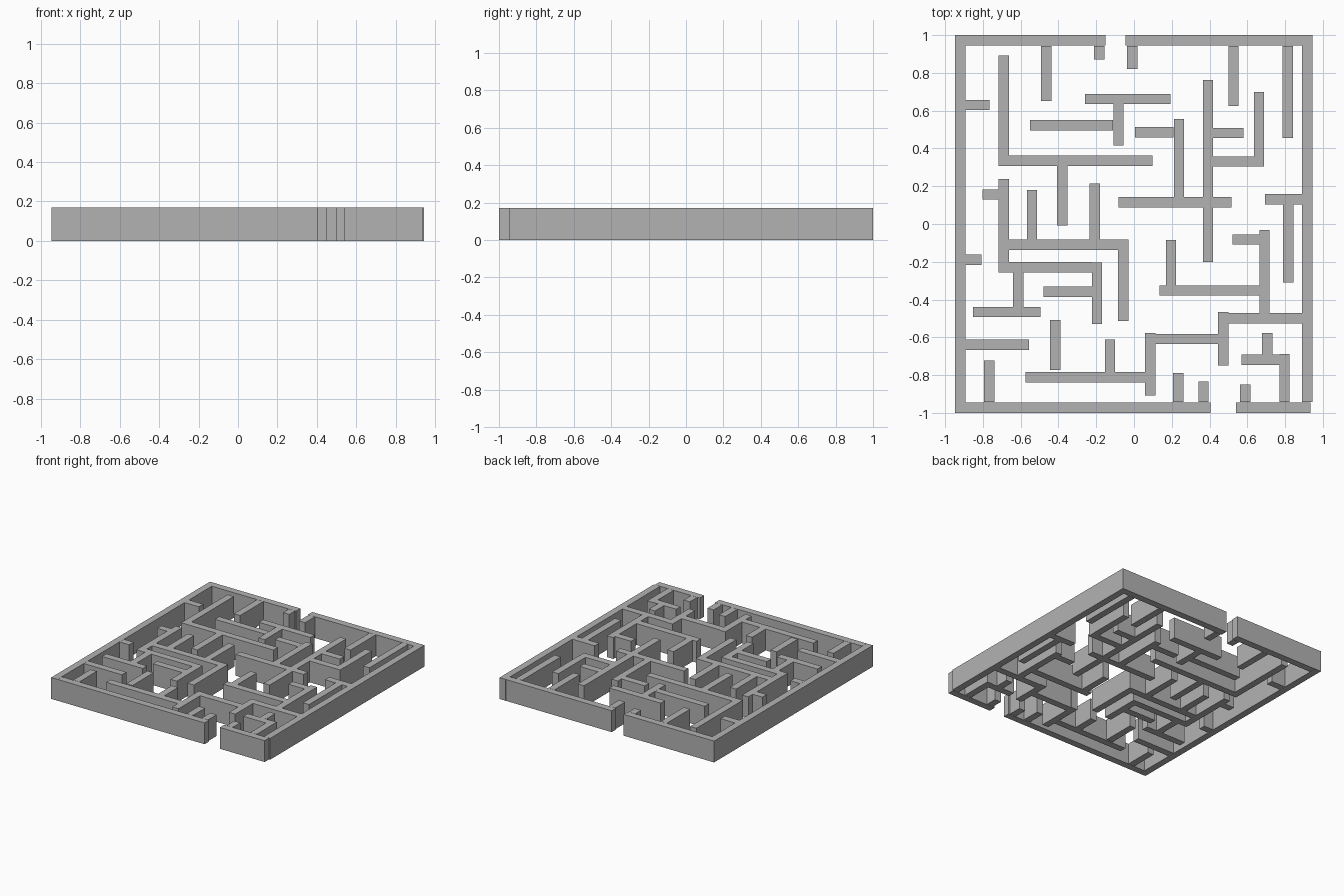
import bpy

default_cube = bpy.data.objects.get("Cube")
if default_cube:
    bpy.data.objects.remove(default_cube, do_unlink=True)

HEIGHT = 0.17
THICK = 0.055

grey = bpy.data.materials.new("wall grey")
grey.use_nodes = True
grey.diffuse_color = (0.45, 0.45, 0.45, 1)
grey.node_tree.nodes["Principled BSDF"].inputs["Base Color"].default_value = grey.diffuse_color


def wall(name, x_mid, y_mid, x_size, y_size):
    """One upright slab standing on the floor."""
    bpy.ops.mesh.primitive_cube_add(size=1, location=(x_mid, y_mid, HEIGHT / 2))
    slab = bpy.context.object
    slab.name = slab.data.name = name
    for v in slab.data.vertices:
        v.co.x *= x_size
        v.co.y *= y_size
        v.co.z *= HEIGHT
    slab.data.materials.append(grey)


def across(name, y, left, right):
    wall(name, (left + right) / 2, y, right - left, THICK)


def along(name, x, front, back):
    wall(name, x, (front + back) / 2, THICK, back - front)


# Outer walls, with a gap in the back and in the front
WEST, EAST, SOUTH, NORTH = -0.892, 0.89, -0.943, 0.943
along("outer_wall_west", x=-0.92, front=-1, back=1)
along("outer_wall_east", x=0.917, front=SOUTH, back=1)
across("outer_wall_north_west", y=0.972, left=WEST, right=-0.15)
across("outer_wall_north_east", y=0.972, left=-0.045, right=EAST)
across("outer_wall_south_west", y=-0.972, left=WEST, right=0.405)
across("outer_wall_south_east", y=-0.972, left=0.54, right=0.935)

# Stubs growing from the back wall
along("north_stub_west", x=-0.465, front=0.65, back=NORTH)
along("north_stub_gap_west", x=-0.185, front=0.87, back=NORTH)
along("north_stub_gap_east", x=-0.01, front=0.82, back=NORTH)
along("north_stub_middle", x=0.527, front=0.625, back=NORTH)
along("north_stub_east", x=0.813, front=0.455, back=NORTH)

# Stubs growing from the west wall
across("west_stub_back", y=0.63, left=WEST, right=-0.766)
across("west_stub_middle", y=-0.19, left=WEST, right=-0.807)
across("west_stub_front", y=-0.64, left=WEST, right=-0.555)

# Stubs growing from the front wall
along("south_stub_west", x=-0.766, front=SOUTH, back=-0.723)
along("south_stub_middle", x=0.235, front=SOUTH, back=-0.79)
along("south_stub_gap_west", x=0.368, front=SOUTH, back=-0.835)
along("south_stub_gap_east", x=0.588, front=SOUTH, back=-0.85)
along("south_stub_east", x=0.797, front=SOUTH, back=-0.687)

# Back left quarter
along("back_left_long_wall", x=-0.689, front=0.307, back=0.893)
across("back_left_long_shelf", y=0.334, left=-0.662, right=0.098)
along("back_left_drop", x=-0.379, front=-0.008, back=0.307)
across("back_centre_bar", y=0.662, left=-0.26, right=0.193)
along("back_centre_stem", x=-0.082, front=0.415, back=0.635)
across("back_centre_arm", y=0.522, left=-0.55, right=-0.11)

# Back right quarter
along("back_right_spine", x=0.392, front=-0.2, back=0.763)
across("back_right_short_arm", y=0.482, left=0.419, right=0.58)
across("back_right_long_arm", y=0.331, left=0.419, right=0.687)
along("back_right_riser", x=0.662, front=0.358, back=0.7)
across("centre_bar_west", y=0.116, left=-0.082, right=0.365)
across("centre_bar_east", y=0.116, left=0.419, right=0.516)
along("centre_post", x=0.238, front=0.143, back=0.556)
across("centre_post_arm", y=0.485, left=0.005, right=0.21)

# Left middle comb and bracket
along("comb_spine", x=-0.689, front=-0.257, back=0.238)
across("comb_side_stub", y=0.156, left=-0.802, right=-0.716)
across("comb_bar", y=-0.109, left=-0.662, right=-0.084)
along("comb_tooth_west", x=-0.54, front=-0.082, back=0.18)
along("comb_tooth_east", x=-0.207, front=-0.082, back=0.215)
along("comb_end", x=-0.057, front=-0.514, back=-0.082)
across("bracket_bar", y=-0.23, left=-0.662, right=-0.223)
along("bracket_end", x=-0.196, front=-0.53, back=-0.205)
across("bracket_arm", y=-0.358, left=-0.48, right=-0.223)
along("bracket_drop", x=-0.612, front=-0.439, back=-0.257)
across("bracket_foot", y=-0.466, left=-0.853, right=-0.495)

# Front left quarter
along("front_left_post", x=-0.416, front=-0.774, back=-0.509)
across("front_left_bar", y=-0.811, left=-0.575, right=0.057)
along("front_left_tooth", x=-0.127, front=-0.784, back=-0.612)
along("front_centre_post", x=0.085, front=-0.909, back=-0.577)

# Front right quarter
across("front_centre_link", y=-0.609, left=0.112, right=0.446)
along("front_right_post", x=0.473, front=-0.75, back=-0.466)
across("front_right_bar", y=-0.498, left=0.5, right=EAST)
along("front_right_riser", x=0.691, front=-0.471, back=-0.032)
across("front_right_top_arm", y=-0.082, left=0.522, right=0.664)
across("front_right_long_arm", y=-0.352, left=0.135, right=0.664)
along("front_right_tooth", x=0.196, front=-0.325, back=-0.085)
across("corner_bar", y=-0.718, left=0.57, right=0.77)
along("corner_tooth", x=0.705, front=-0.69, back=-0.578)

# Hook growing from the east wall
across("east_hook_bar", y=0.132, left=0.694, right=EAST)
along("east_hook_drop", x=0.816, front=-0.31, back=0.105)
